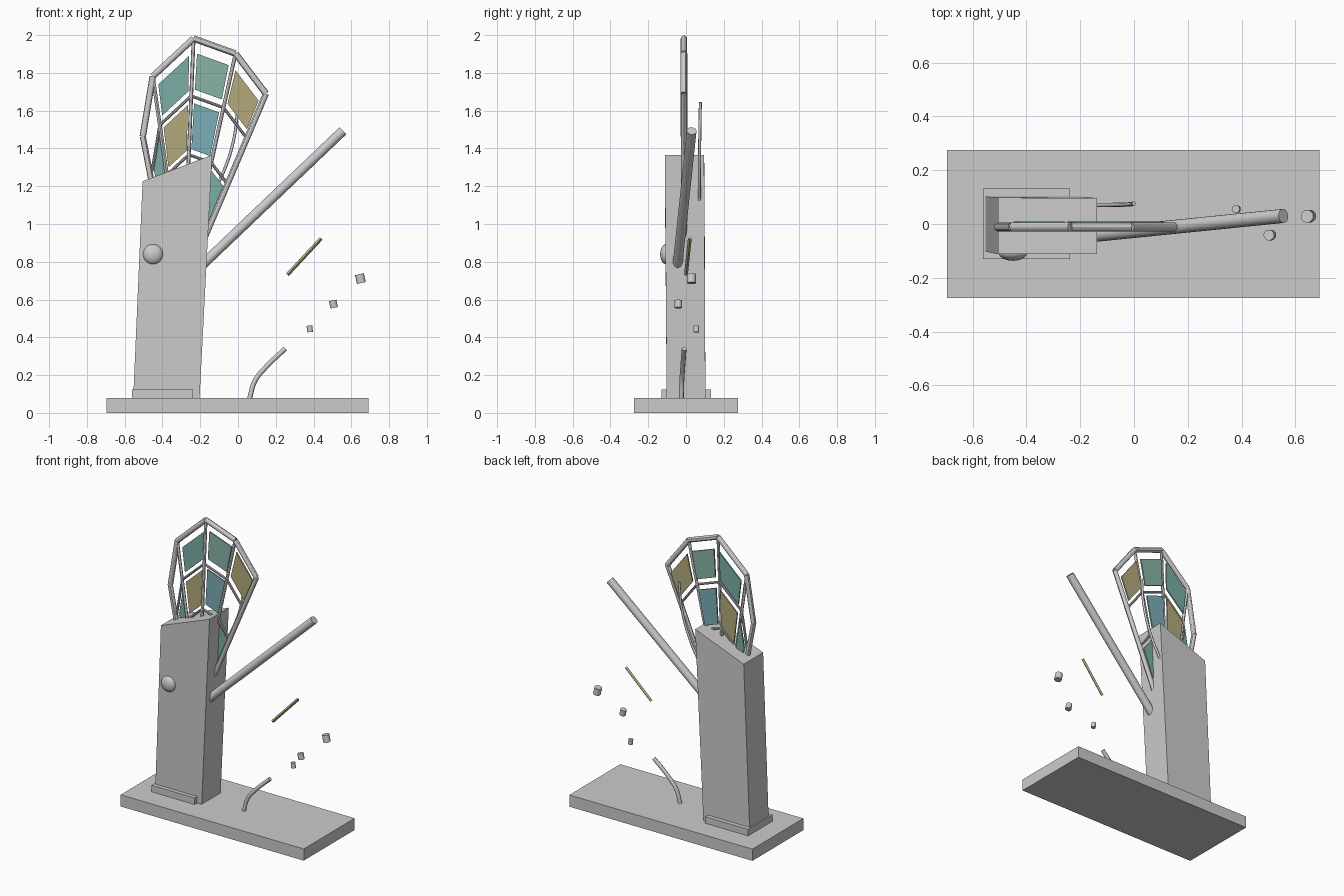
import bpy, bmesh
from mathutils import Vector, Matrix

if "Cube" in bpy.data.objects:
    bpy.data.objects.remove(bpy.data.objects["Cube"])


def finish(bm, name, color=None, smooth=False):
    bmesh.ops.recalc_face_normals(bm, faces=bm.faces)
    me = bpy.data.meshes.new(name)
    bm.to_mesh(me)
    bm.free()
    ob = bpy.data.objects.new(name, me)
    bpy.context.collection.objects.link(ob)
    if color:
        mat = bpy.data.materials.get(str(color)) or bpy.data.materials.new(str(color))
        mat.diffuse_color = (*color, 1)
        mat.use_nodes = True
        mat.node_tree.nodes["Principled BSDF"].inputs["Base Color"].default_value = mat.diffuse_color
        me.materials.append(mat)
    if smooth:
        bpy.ops.object.select_all(action='DESELECT')
        bpy.context.view_layer.objects.active = ob
        ob.select_set(True)
        bpy.ops.object.shade_smooth_by_angle()
    return ob


def loft(name, a, b, color=None):
    """Closed solid between two matching point loops."""
    bm = bmesh.new()
    va = [bm.verts.new(p) for p in a]
    vb = [bm.verts.new(p) for p in b]
    bm.faces.new(va)
    bm.faces.new(vb)
    n = len(va)
    for i in range(n):
        j = (i + 1) % n
        bm.faces.new((va[i], va[j], vb[j], vb[i]))
    return finish(bm, name, color)


def box(name, x0, x1, y0, y1, z0, z1):
    ring = [(x0, y0), (x1, y0), (x1, y1), (x0, y1)]
    return loft(name, [(*p, z0) for p in ring], [(*p, z1) for p in ring])


def rod(name, a, b, r, sides=16, color=None):
    a, b = Vector(a), Vector(b)
    bm = bmesh.new()
    rot = (b - a).to_track_quat('Z', 'Y').to_matrix().to_4x4()
    bmesh.ops.create_cone(bm, cap_ends=True, segments=sides, radius1=r, radius2=r,
                          depth=(b - a).length, matrix=Matrix.Translation((a + b) / 2) @ rot)
    return finish(bm, name, color, sides > 4)


def curved_rod(name, pts, r):
    cu = bpy.data.curves.new(name, 'CURVE')
    cu.dimensions = '3D'
    cu.bevel_depth, cu.bevel_resolution, cu.use_fill_caps = r, 2, True
    cu.resolution_u = 6
    sp = cu.splines.new('BEZIER')
    sp.bezier_points.add(len(pts) - 1)
    for bp, p in zip(sp.bezier_points, pts):
        bp.co = p
        bp.handle_left_type = bp.handle_right_type = 'AUTO'
    ob = bpy.data.objects.new(name, cu)
    bpy.context.collection.objects.link(ob)


# Base slab and plinth
box("base_slab", -0.695, 0.69, -0.275, 0.275, 0, 0.08)
box("plinth", -0.562, -0.237, -0.13, 0.132, 0.08, 0.125)

# Leaning pillar with a sloping top
loft("pillar",
     [(-0.555, -0.102, 0.07), (-0.204, -0.102, 0.07), (-0.204, 0.103, 0.07), (-0.555, 0.103, 0.07)],
     [(-0.505, -0.112, 1.226), (-0.137, -0.112, 1.366), (-0.137, 0.096, 1.366), (-0.505, 0.098, 1.226)])

# Flattened round boss on the pillar front
bm = bmesh.new()
bmesh.ops.create_uvsphere(bm, u_segments=24, v_segments=14, radius=0.053)
bmesh.ops.scale(bm, vec=(1, 0.58, 1), verts=bm.verts)
bmesh.ops.translate(bm, vec=(-0.45, -0.106, 0.84), verts=bm.verts)
finish(bm, "round_boss", None, True)

# Diagonal arm
rod("diagonal_arm", (-0.24, -0.05, 0.735), (0.555, 0.03, 1.493), 0.026, 20)

# Fan frame: ribs spread from a hub hidden in the pillar
FY = -0.011
hub = Vector((-0.29, FY, 0.66))
tips = [Vector((x, FY, z)) for x, z in
        [(-0.504, 1.464), (-0.451, 1.782), (-0.235, 1.982), (-0.013, 1.902), (0.148, 1.69)]]


def fan(i, s, t, y=FY):
    """Point in sector i, s across the sector, t from hub to rim."""
    p = hub.lerp(tips[i].lerp(tips[i + 1], s), t)
    p.y = y
    return p


for i, tip in enumerate(tips):
    edge = i in (0, 4)
    foot = Vector((-0.36, FY, 0.72)) if i == 0 else hub
    rod(f"fan_rib_{i}", foot, tip, 0.016 if edge else 0.010, 12)
for i in range(4):
    rod(f"fan_rim_{i}", tips[i], tips[i + 1], 0.017, 12)
    for k, t in enumerate((0.3, 0.535, 0.77)):
        rod(f"fan_crossbar_{k}_{i}", fan(i, 0, t), fan(i, 1, t), 0.008, 10)

# Coloured panes set in the fan cells
green, teal = (0.25, 0.45, 0.39), (0.20, 0.42, 0.38)
blue, ochre = (0.20, 0.42, 0.47), (0.45, 0.40, 0.20)
panes = [(1, 0.80, 0.945, teal), (2, 0.80, 0.945, green), (3, 0.80, 0.945, ochre),
         (0, 0.56, 0.745, teal), (1, 0.56, 0.745, ochre), (2, 0.56, 0.745, blue),
         (3, 0.33, 0.51, teal)]
for n, (i, t0, t1, col) in enumerate(panes):
    corners = [(0.1, t0), (0.9, t0), (0.9, t1), (0.1, t1)]
    loft(f"pane_{n}", [fan(i, s, t, 0.0) for s, t in corners],
         [fan(i, s, t, 0.009) for s, t in corners], col)

# Thin bent stem behind the fan, and the bent shoot on the base
curved_rod("rear_stem", [(-0.18, 0.07, 1.08), (-0.075, 0.071, 1.28), (-0.02, 0.073, 1.46),
                         (0.0, 0.076, 1.645)], 0.008)
curved_rod("base_shoot", [(0.06, -0.025, 0.07), (0.09, -0.022, 0.17), (0.15, -0.017, 0.245),
                          (0.25, -0.01, 0.34)], 0.013)

# Floating splinter and pellets
rod("splinter", (0.262, 0.0, 0.732), (0.44, 0.02, 0.923), 0.010, 4, ochre)
for n, (x, y, z, r, h, tilt) in enumerate([(0.38, 0.055, 0.445, 0.015, 0.035, 0.12),
                                           (0.505, -0.041, 0.576, 0.020, 0.04, 0.2),
                                           (0.648, 0.029, 0.711, 0.024, 0.048, 0.22)]):
    c, d = Vector((x, y, z)), Vector((-tilt, 0, 1)).normalized() * h / 2
    rod(f"pellet_{n}", c - d, c + d, r, 14)
